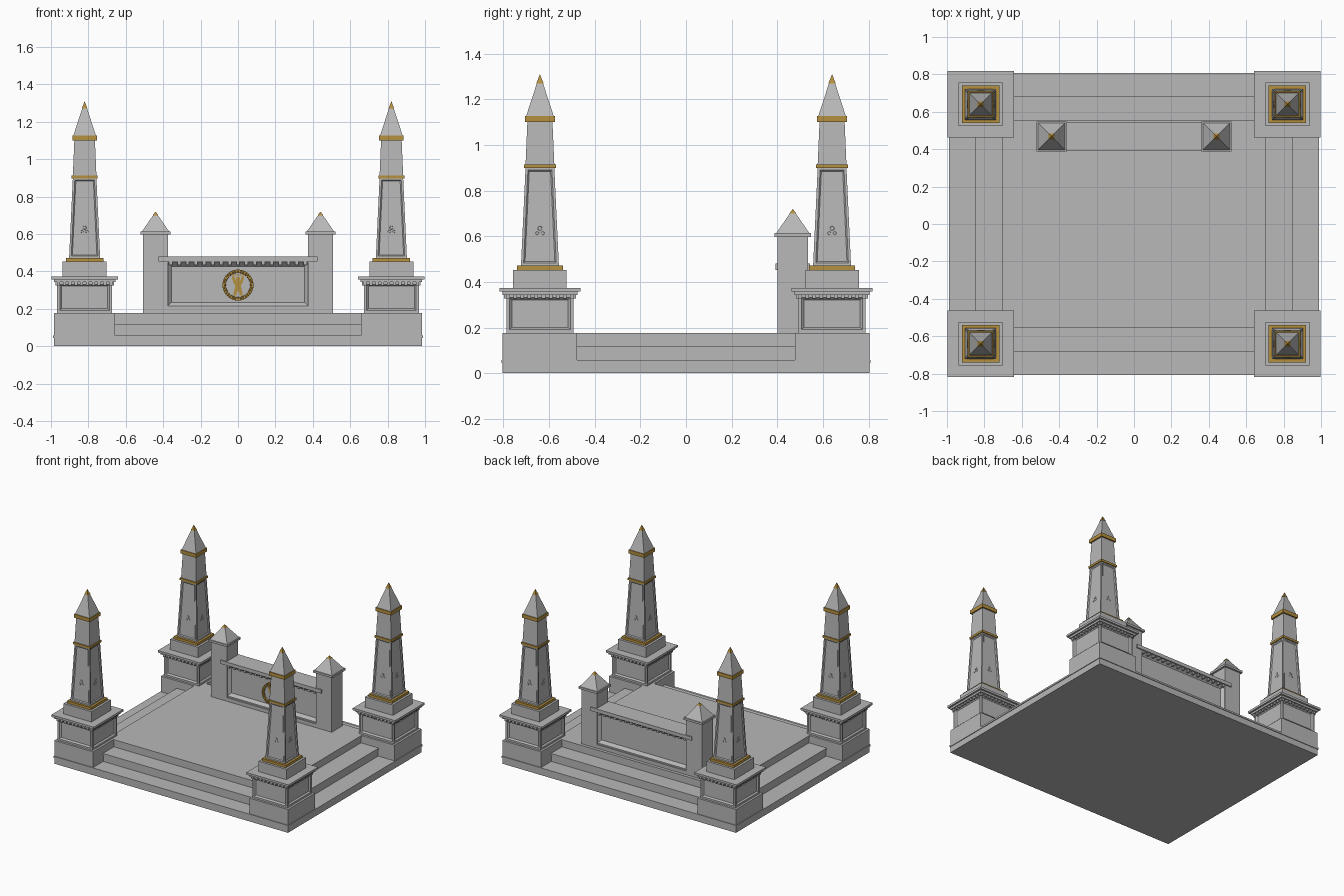
import bpy, bmesh, math
from mathutils import Matrix, Vector

if "Cube" in bpy.data.objects:
    bpy.data.objects.remove(bpy.data.objects["Cube"])


def material(name, rgb):
    m = bpy.data.materials.new(name)
    m.diffuse_color = (*rgb, 1)
    m.use_nodes = True
    m.node_tree.nodes["Principled BSDF"].inputs["Base Color"].default_value = m.diffuse_color
    return m


STONE = material("grey stone", (0.48, 0.48, 0.48))
GOLD = material("gold trim", (0.46, 0.28, 0.05))


def finish(bm, name, *mats):
    me = bpy.data.meshes.new(name)
    bm.to_mesh(me)
    bm.free()
    for m in mats:
        me.materials.append(m)
    ob = bpy.data.objects.new(name, me)
    bpy.context.collection.objects.link(ob)
    return ob


def add_box(bm, x0, x1, y0, y1, z0, z1):
    mat = (Matrix.Translation(((x0 + x1) / 2, (y0 + y1) / 2, (z0 + z1) / 2))
           @ Matrix.Diagonal((x1 - x0, y1 - y0, z1 - z0, 1)))
    bmesh.ops.create_cube(bm, size=1, matrix=mat)


def block(name, c, z0, z1, h0, h1=None, mat=STONE, panel=None, only_y=False):
    """Tapered block; h0/h1 are half sizes (x, y) at bottom and top.
    panel = (margin, depth) sinks a bevelled panel into the sides."""
    h1 = h0 if h1 is None else h1
    h0 = h0 if isinstance(h0, tuple) else (h0, h0)
    h1 = h1 if isinstance(h1, tuple) else (h1, h1)
    bm = bmesh.new()
    add_box(bm, -1, 1, -1, 1, 0, 1)
    for v in bm.verts:
        top = v.co.z > 0.5
        h = h1 if top else h0
        v.co = Vector((c[0] + v.co.x * h[0], c[1] + v.co.y * h[1], z1 if top else z0))
    if max(h1) == 0:
        bmesh.ops.remove_doubles(bm, verts=bm.verts[:], dist=1e-5)
    bmesh.ops.recalc_face_normals(bm, faces=bm.faces[:])
    bm.normal_update()
    if panel:
        sides = [f for f in bm.faces if abs(f.normal.z) < 0.5
                 and (not only_y or abs(f.normal.y) > 0.5)]
        bmesh.ops.inset_individual(bm, faces=sides, thickness=panel[0],
                                   use_even_offset=True)
        bm.normal_update()
        bmesh.ops.inset_individual(bm, faces=sides, thickness=panel[1],
                                   depth=-panel[1], use_even_offset=True)
    return finish(bm, name, mat)


# Stepped platform with slightly projecting edges
O = (0, 0)
block("base_slab", O, 0, 0.045, (0.983, 0.803))
block("base_moulding", O, 0.045, 0.058, (0.988, 0.808))
block("lower_riser", O, 0.058, 0.105, (0.846, 0.681))
block("lower_tread", O, 0.105, 0.12, (0.85, 0.685))
block("upper_riser", O, 0.12, 0.162, (0.701, 0.553))
block("platform_floor", O, 0.162, 0.177, (0.705, 0.557))


# Corner obelisks on pedestals
def obelisk(c, tag):
    block("corner_block_" + tag, c, 0.058, 0.177, 0.163)
    block("pedestal_" + tag, c, 0.177, 0.345, 0.147, panel=(0.014, 0.01))
    block("pedestal_cornice_" + tag, c, 0.343, 0.358, 0.164)
    block("pedestal_cap_" + tag, c, 0.358, 0.374, 0.178)
    block("plinth_" + tag, c, 0.374, 0.453, 0.117)
    block("lower_gold_band_" + tag, c, 0.453, 0.472, 0.1, mat=GOLD)
    block("lower_shaft_" + tag, c, 0.472, 0.9, 0.083, 0.063, panel=(0.011, 0.006))
    block("middle_gold_band_" + tag, c, 0.898, 0.914, 0.07, mat=GOLD)
    block("upper_shaft_" + tag, c, 0.914, 1.1, 0.063, 0.055)
    block("upper_gold_band_" + tag, c, 1.1, 1.127, 0.066, mat=GOLD)
    block("spire_" + tag, c, 1.127, 1.27, 0.06, 0.0135)
    block("spire_tip_" + tag, c, 1.27, 1.31, 0.0155, 0, mat=GOLD)

    # Rows of dentils and small trefoil studs, turned onto all four sides
    dent, stud = bmesh.new(), bmesh.new()
    for side in range(4):
        turn = Matrix.Translation((c[0], c[1], 0)) @ Matrix.Rotation(side * math.pi / 2, 4, 'Z')
        part = bmesh.new()
        for i in range(10):
            x = -0.14 + i * 0.28 / 9
            add_box(part, x - 0.008, x + 0.008, -0.157, -0.145, 0.326, 0.345)
        part.transform(turn)
        me = bpy.data.meshes.new("scratch")
        part.to_mesh(me)
        part.free()
        dent.from_mesh(me)
        bpy.data.meshes.remove(me)
        for x, z, r in ((0, 0.634, 0.011), (-0.012, 0.613, 0.009), (0.012, 0.613, 0.009)):
            m = turn @ Matrix.Translation((x, -0.07, z)) @ Matrix.Rotation(math.pi / 2, 4, 'X')
            bmesh.ops.create_cone(stud, cap_ends=True, segments=8, radius1=r,
                                  radius2=r * 0.8, depth=0.006, matrix=m)
    finish(dent, "pedestal_dentils_" + tag, STONE)
    finish(stud, "trefoil_studs_" + tag, STONE)


for sx, xn in ((-1, "left"), (1, "right")):
    for sy, yn in ((-1, "front"), (1, "back")):
        obelisk((sx * 0.82, sy * 0.64), yn + "_" + xn)

# Rear wall: end posts
WY = 0.468
for sx, tag in ((-1, "left"), (1, "right")):
    c = (sx * 0.441, WY)
    block("post_" + tag, c, 0.177, 0.597, 0.066)
    block("post_cap_" + tag, c, 0.597, 0.613, 0.08)
    block("post_roof_" + tag, c, 0.613, 0.699, 0.073, 0.0135)
    block("post_tip_" + tag, c, 0.699, 0.72, 0.0155, 0, mat=GOLD)

# Rear wall: panel, foot and rail
block("wall_foot", (0, WY), 0.177, 0.205, (0.38, 0.066))
block("wall_panel", (0, WY), 0.205, 0.457, (0.386, 0.058), panel=(0.01, 0.02), only_y=True)
block("wall_rail", (0, WY), 0.453, 0.48, (0.425, 0.075))
bm = bmesh.new()
for i in range(17):
    x = -0.36 + i * 0.045
    for s in (-1, 1):
        y = WY + s * 0.058
        add_box(bm, x - 0.009, x + 0.009, y - 0.009, y + 0.009, 0.434, 0.454)
finish(bm, "wall_dentils", STONE)

# Round medallion: gold rim around a sunken stone field
bm = bmesh.new()
CZ = 0.327
place = Matrix.Translation((0, 0.418, CZ)) @ Matrix.Rotation(math.pi / 2, 4, 'X')
bmesh.ops.create_cone(bm, cap_ends=True, segments=32, radius1=0.083, radius2=0.083,
                      depth=0.03, matrix=place)
bm.normal_update()
front = [f for f in bm.faces if f.normal.y < -0.9]
bmesh.ops.inset_region(bm, faces=front, thickness=0.017, depth=0)
bmesh.ops.inset_region(bm, faces=front, thickness=0.001, depth=-0.01)
for f in front:
    f.material_index = 1
finish(bm, "medallion", GOLD, STONE)

# Thin stone groove line and gold figure on the medallion
bm = bmesh.new()
for i in range(32):
    a = i * math.tau / 32
    m = Matrix.Translation((0.074 * math.cos(a), 0.402, CZ + 0.074 * math.sin(a))) @ \
        Matrix.Rotation(math.pi / 2, 4, 'X')
    bmesh.ops.create_cone(bm, cap_ends=True, segments=6, radius1=0.005, radius2=0.003,
                          depth=0.004, matrix=m)
finish(bm, "medallion_beads", GOLD)

half = [(0, 0.022), (0.012, 0.024), (0.022, 0.05), (0.033, 0.045), (0.026, 0.015),
        (0.016, 0), (0.018, -0.02), (0.026, -0.055), (0.01, -0.055), (0, -0.025)]
outline = half + [(-x, z) for x, z in reversed(half[1:-1])]
bm = bmesh.new()
face = bm.faces.new([bm.verts.new((x, 0.415, CZ + z)) for x, z in outline])
ext = bmesh.ops.extrude_face_region(bm, geom=[face])
for v in ext["geom"]:
    if isinstance(v, bmesh.types.BMVert):
        v.co.y -= 0.008
m = Matrix.Translation((0, 0.411, CZ + 0.033)) @ Matrix.Rotation(math.pi / 2, 4, 'X')
bmesh.ops.create_cone(bm, cap_ends=True, segments=12, radius1=0.012, radius2=0.012,
                      depth=0.008, matrix=m)
add_box(bm, -0.034, 0.034, 0.407, 0.414, CZ + 0.05, CZ + 0.057)
bmesh.ops.recalc_face_normals(bm, faces=bm.faces[:])
finish(bm, "medallion_figure", GOLD)
